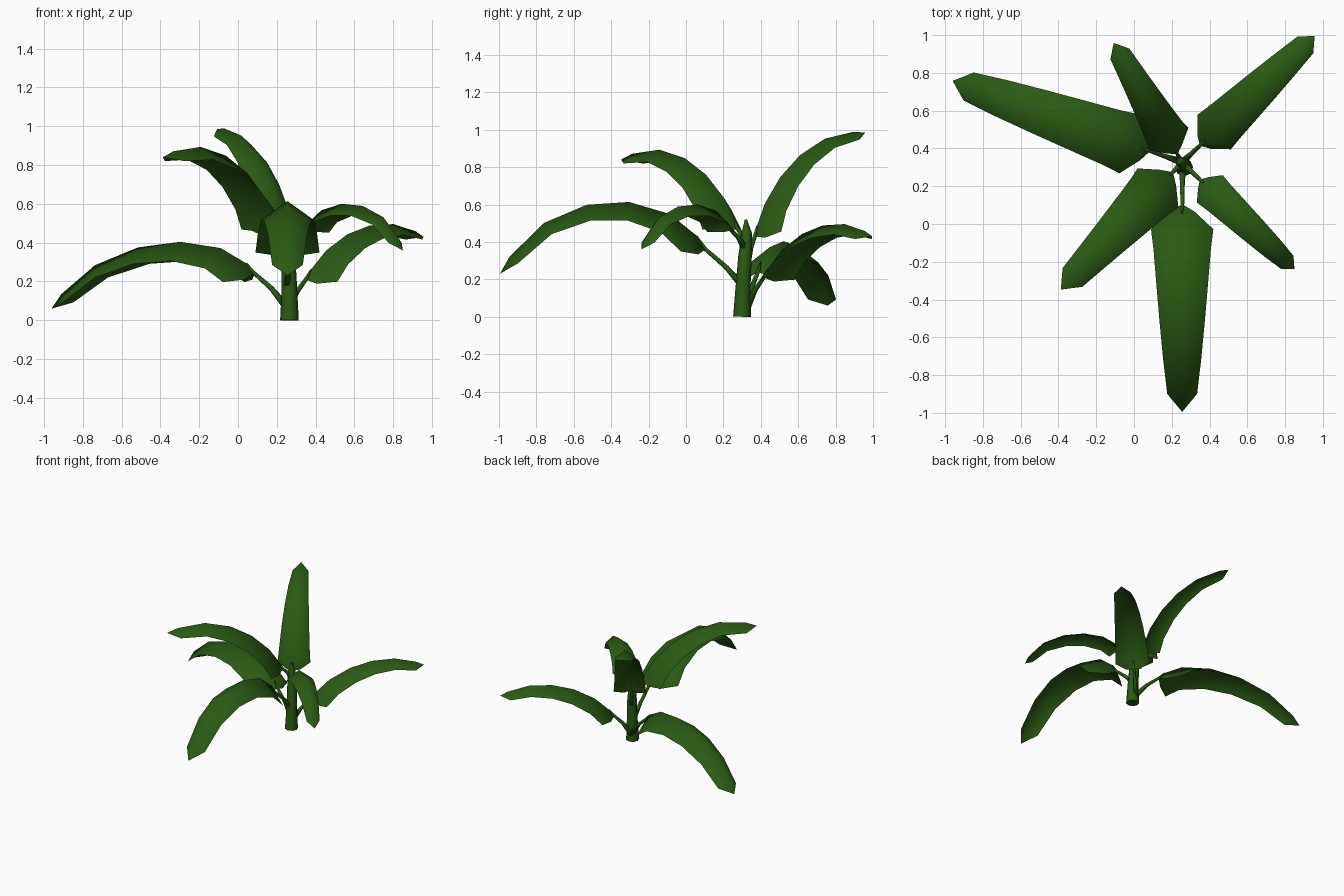
import bpy, bmesh
from math import cos, sin, pi, radians
from mathutils import Vector

cube = bpy.data.objects.get("Cube")
if cube:
    bpy.data.objects.remove(cube)

# Single deep green for the whole plant
green = bpy.data.materials.new("leaf_green")
green.use_nodes = True
colour = (0.022, 0.105, 0.006, 1)
green.diffuse_color = colour
shader = next(n for n in green.node_tree.nodes if n.type == "BSDF_PRINCIPLED")
shader.inputs["Base Color"].default_value = colour
shader.inputs["Roughness"].default_value = 0.8


def finish(bm, name):
    mesh = bpy.data.meshes.new(name)
    bm.to_mesh(mesh)
    bm.free()
    mesh.materials.append(green)
    mesh.polygons.foreach_set("use_smooth", [True] * len(mesh.polygons))
    obj = bpy.data.objects.new(name, mesh)
    bpy.context.collection.objects.link(obj)
    return obj


def tube(bm, points, radii, sides):
    """Tapered tube through the points, capped at both ends."""
    rings = []
    for i, p in enumerate(points):
        along = points[min(i + 1, len(points) - 1)] - points[max(i - 1, 0)]
        turn = Vector((0, 0, 1)).rotation_difference(along)
        angles = [2 * pi * k / sides for k in range(sides)]
        rings.append([bm.verts.new(p + turn @ Vector((cos(a), sin(a), 0)) * radii[i])
                      for a in angles])
    for low, high in zip(rings, rings[1:]):
        for k in range(sides):
            n = (k + 1) % sides
            bm.faces.new((low[k], low[n], high[n], high[k]))
    bm.faces.new(rings[0][::-1])
    bm.faces.new(rings[-1])


def bezier(a, b, c, d, t):
    s = 1 - t
    return a * s**3 + b * 3 * s * s * t + c * 3 * s * t * t + d * t**3


# Rows along a blade, and the share of the half width at each row
ROWS = [0, 0.07, 0.22, 0.4, 0.57, 0.75, 0.93, 1]
WIDTHS = [0.4, 1, 0.92, 0.83, 0.73, 0.61, 0.48, 0]
DROOP = 0.72
CENTRE = Vector((0.255, 0.325, 0))


def leaf(name, heading, half_width, root_z, *controls):
    """Arching blade folded along its midrib, on a thin stalk."""
    out = Vector((cos(radians(heading)), sin(radians(heading)), 0))
    side = Vector((-out.y, out.x, 0))
    a, b, c, d = [CENTRE + out * r + Vector((0, 0, z)) for r, z in controls]
    rib = [bezier(a, b, c, d, t) for t in ROWS]
    bm = bmesh.new()
    rows = []
    for i, p in enumerate(rib):
        along = (rib[min(i + 1, len(rib) - 1)] - rib[max(i - 1, 0)]).normalized()
        normal = along.cross(side)
        w = half_width * WIDTHS[i]
        if w == 0:
            rows.append([bm.verts.new(p)] * 3)
        else:
            rows.append([bm.verts.new(p + side * w * s - normal * w * DROOP * abs(s))
                         for s in (-1, 0, 1)])
    for near, far in zip(rows, rows[1:]):
        for k in (0, 1):
            corners = dict.fromkeys((near[k], far[k], far[k + 1], near[k + 1]))
            bm.faces.new(list(corners))
    bmesh.ops.recalc_face_normals(bm, faces=bm.faces)
    if sum(f.normal.z for f in bm.faces) < 0:
        bmesh.ops.reverse_faces(bm, faces=bm.faces)
    finish(bm, name + "_blade")

    # Stalk, bowed slightly upward into the blade
    root = CENTRE + Vector((0, 0, root_z))
    bend = (root + a) / 2 + Vector((0, 0, 0.015))
    bm = bmesh.new()
    tube(bm, [root, bend, a, rib[1]], [0.022, 0.014, 0.011, 0.004], 5)
    finish(bm, name + "_stalk")


# Leaves: heading, half width, stalk height, midrib curve as (reach, height)
leaf("left_low_leaf", 160.4, 0.165, 0.06,
     (0.18, 0.24), (0.36, 0.52), (1.08, 0.43), (1.29, 0.06))
leaf("front_leaf", 270, 0.165, 0.14,
     (0.22, 0.36), (0.42, 0.74), (1.1, 0.7), (1.32, 0.23))
leaf("back_right_leaf", 43.7, 0.127, 0.05,
     (0.13, 0.21), (0.3, 0.47), (0.72, 0.58), (0.97, 0.43))
leaf("front_right_leaf", 316.5, 0.1, 0.35,
     (0.13, 0.47), (0.22, 0.66), (0.72, 0.66), (0.82, 0.36))
leaf("front_left_leaf", 226.3, 0.15, 0.38,
     (0.07, 0.47), (0.16, 0.72), (0.55, 1.02), (0.93, 0.84))
leaf("back_tall_leaf", 119.8, 0.12, 0.28,
     (0.05, 0.43), (0.09, 0.68), (0.38, 1.03), (0.73, 0.985))

# Stem, leaning slightly back, with a pointed growing tip
bm = bmesh.new()
path = [Vector(p) for p in ((0.265, 0.3, 0), (0.265, 0.305, 0.16),
                            (0.26, 0.315, 0.32), (0.25, 0.325, 0.45), (0.25, 0.32, 0.52))]
tube(bm, path, [0.048, 0.04, 0.036, 0.027, 0.006], 8)
stem = finish(bm, "stem")
bpy.context.view_layer.objects.active = stem
stem.select_set(True)
bpy.ops.object.shade_smooth_by_angle(angle=radians(50))
